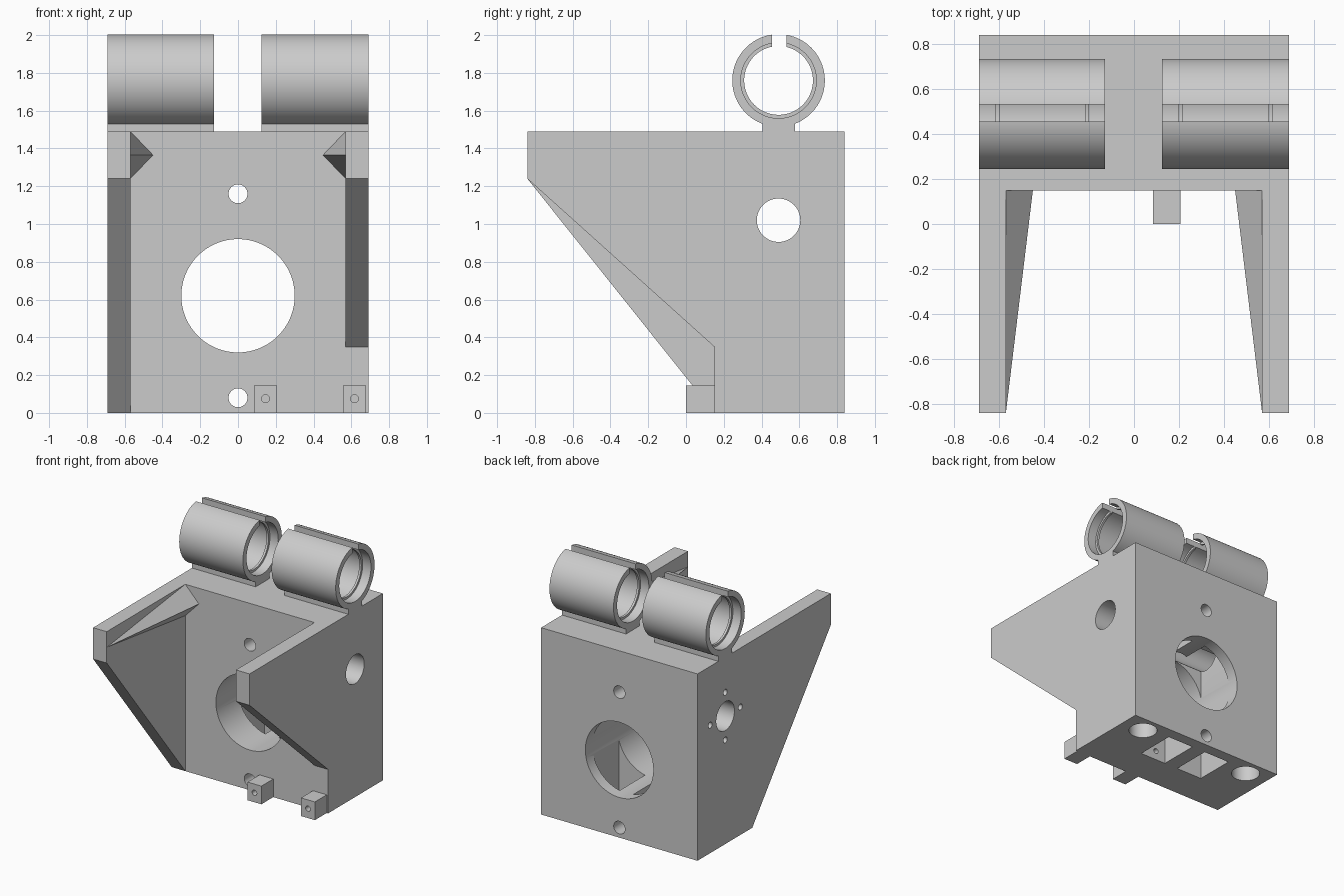
import bpy, bmesh, math
from mathutils import Vector, Matrix

if "Cube" in bpy.data.objects:
    bpy.data.objects.remove(bpy.data.objects["Cube"], do_unlink=True)

grey = bpy.data.materials.new("light_grey")
grey.use_nodes = True
grey.diffuse_color = (0.6, 0.6, 0.6, 1)
grey.node_tree.nodes["Principled BSDF"].inputs["Base Color"].default_value = (0.6, 0.6, 0.6, 1)


def finish(bm, name):
    bmesh.ops.recalc_face_normals(bm, faces=bm.faces)
    mesh = bpy.data.meshes.new(name)
    bm.to_mesh(mesh)
    bm.free()
    mesh.materials.append(grey)
    obj = bpy.data.objects.new(name, mesh)
    bpy.context.collection.objects.link(obj)
    return obj


def box(name, xs, ys, zs):
    bm = bmesh.new()
    bmesh.ops.create_cube(bm, size=1)
    lo, hi = (Vector(p) for p in zip(xs, ys, zs))
    for v in bm.verts:
        v.co = (lo + hi) / 2 + v.co * (hi - lo)
    return finish(bm, name)


def rod(name, axis, start, length, radius, sides=64):
    direction = {"x": Vector((1, 0, 0)), "y": Vector((0, 1, 0)), "z": Vector((0, 0, 1))}[axis]
    turn = Vector((0, 0, 1)).rotation_difference(direction).to_matrix().to_4x4()
    bm = bmesh.new()
    bmesh.ops.create_cone(bm, cap_ends=True, segments=sides, radius1=radius, radius2=radius,
                          depth=length,
                          matrix=Matrix.Translation(Vector(start) + direction * length / 2) @ turn)
    return finish(bm, name)


def plate(name, x0, x1, outline):
    # Side outline given in y and z, extruded along x
    bm = bmesh.new()
    face = bm.faces.new([bm.verts.new((x0, y, z)) for y, z in outline])
    new = bmesh.ops.extrude_face_region(bm, geom=[face])["geom"]
    for v in new:
        if isinstance(v, bmesh.types.BMVert):
            v.co.x = x1
    return finish(bm, name)


def select(obj):
    bpy.ops.object.select_all(action="DESELECT")
    obj.select_set(True)
    bpy.context.view_layer.objects.active = obj


def cut(obj, cutters):
    select(obj)
    for c in cutters:
        mod = obj.modifiers.new("cut", "BOOLEAN")
        mod.operation = "DIFFERENCE"
        mod.solver = "EXACT"
        mod.object = c
        bpy.ops.object.modifier_apply(modifier=mod.name)
        bpy.data.objects.remove(c, do_unlink=True)


def smooth(obj):
    select(obj)
    bpy.ops.object.shade_smooth_by_angle(angle=math.radians(30))


WIDE, FRONT, BACK, TOP = 0.69, 0.15, 0.84, 1.49
MID = 0.49
tabs = (0.145, 0.617)

# Main block with bores, bolt holes and bottom pockets
body = box("main_block", (-WIDE, WIDE), (FRONT, BACK), (0, TOP))
cutters = [rod("main_bore", "y", (0, 0, 0.62), 1, 0.3, 96),
           rod("shaft_hole", "x", (-1, MID, 1.02), 2, 0.115)]
for z in (1.16, 0.08):
    cutters.append(rod("bolt_hole", "y", (0, 0, z), 1, 0.05, 32))
for s in (-1, 1):
    cutters.append(rod("rod_hole", "z", (s * 0.5, 0.7, -0.1), 1.45, 0.105))
    cutters.append(box("pocket", sorted((s * 0.06, s * 0.29)), (0.43, 0.75), (-0.1, 0.99)))
    cutters.append(rod("mount_hole", "x", (-0.8, MID + s * 0.19, 1.02), 0.35, 0.024, 24))
    cutters.append(rod("mount_hole", "x", (-0.8, MID, 1.02 + s * 0.19), 0.35, 0.024, 24))
for x in tabs:
    cutters.append(rod("screw_hole", "y", (x, 0.1, 0.075), 0.36, 0.021, 24))
cut(body, cutters)
smooth(body)

# Side wings, the left one ending higher on the block
for side, s, low in (("right", -1, 0), ("left", 1, 0.35)):
    plate(side + "_wing", s * WIDE, s * 0.57,
          [(-0.84, TOP), (FRONT, TOP), (FRONT, low), (-0.84, 1.24)])
    # Tapered corner gusset
    bm = bmesh.new()
    tip = bm.verts.new((s * 0.57, -0.84, 1.365))
    base = [bm.verts.new((s * x, FRONT, z)) for x, z in ((0.57, TOP), (0.45, 1.365), (0.57, 1.24))]
    bm.faces.new(base)
    for i in range(3):
        bm.faces.new((tip, base[i], base[(i + 1) % 3]))
    finish(bm, side + "_gusset")

# Small screw tabs on the lower front
for i, x in enumerate(tabs):
    tab = box("screw_tab_%d" % (i + 1), (x - 0.061, x + 0.061), (0, FRONT), (0, 0.145))
    cut(tab, [rod("screw_hole", "y", (x, -0.1, 0.075), 0.4, 0.021, 24)])
    smooth(tab)

# Slotted bearing sleeves with two retaining ridges, each on a foot
AXIS = 1.76
for side, x0, x1 in (("right", -WIDE, -0.128), ("left", 0.125, WIDE)):
    length = x1 - x0
    sleeve = rod(side + "_bearing_sleeve", "x", (x0, MID, AXIS), length, 0.245, 96)
    cutters = [rod("bore", "x", (x0 - 0.1, MID, AXIS), length + 0.2, 0.182, 96)]
    inner = 0.2
    ridge = 0.018
    edge = 0.073
    for a, b in ((-0.1, edge), (edge + ridge, length - edge - ridge), (length - edge, length + 0.1)):
        cutters.append(rod("wide_bore", "x", (x0 + a, MID, AXIS), b - a, inner, 96))
    cutters.append(box("slot", (x0 - 0.1, x1 + 0.1), (0.456, 0.532), (AXIS, 2.1)))
    cut(sleeve, cutters)
    smooth(sleeve)
    box(side + "_sleeve_foot", (x0, x1), (0.405, 0.577), (TOP, 1.545))
